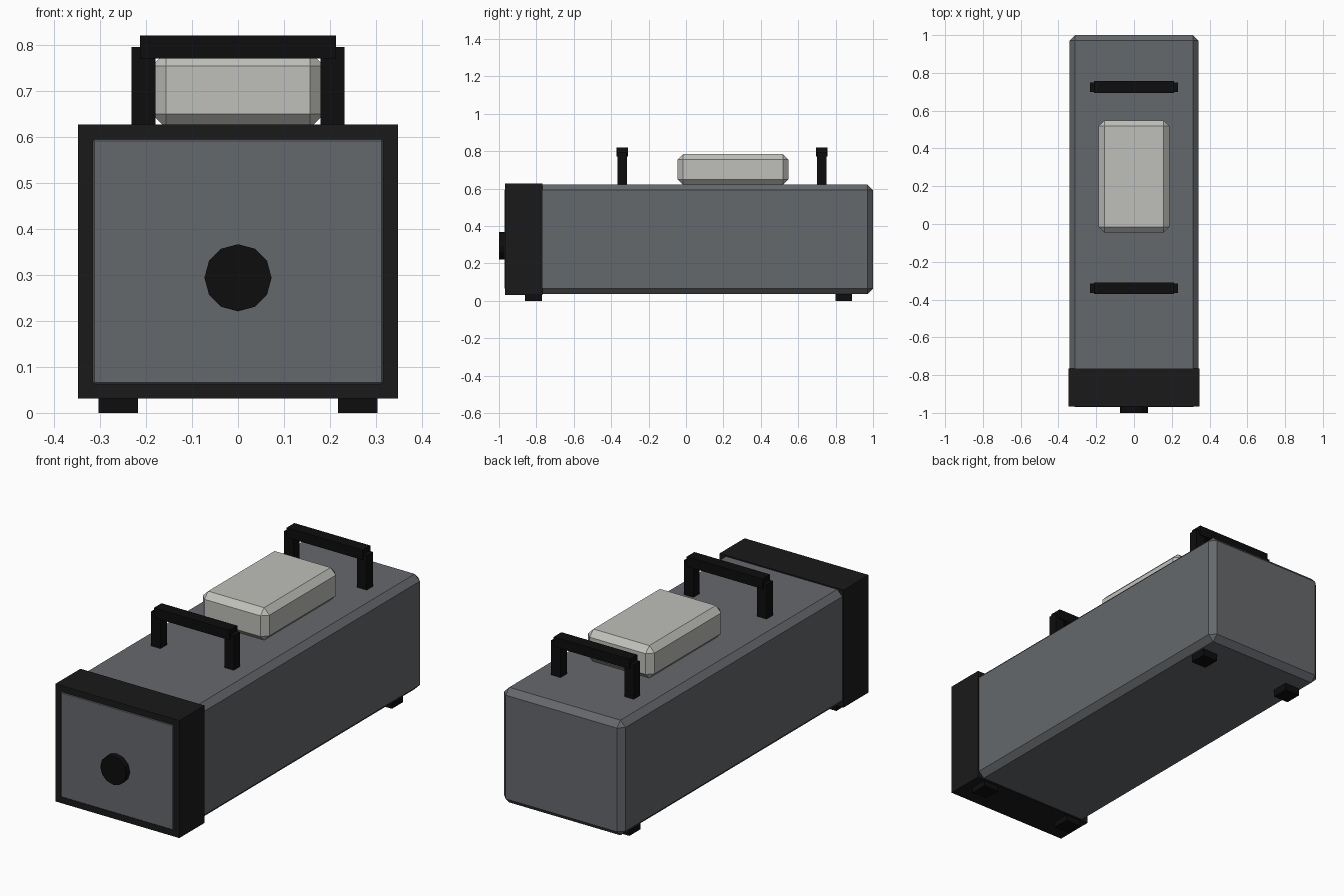
import bpy
import bmesh
from math import pi

if "Cube" in bpy.data.objects:
    bpy.data.objects.remove(bpy.data.objects["Cube"])


def material(name, rgb):
    m = bpy.data.materials.new(name)
    m.diffuse_color = (*rgb, 1)
    m.use_nodes = True
    m.node_tree.nodes["Principled BSDF"].inputs["Base Color"].default_value = m.diffuse_color
    return m


GREY = material("casing grey", (0.13, 0.138, 0.15))
DARK = material("dark trim", (0.010, 0.010, 0.011))
BLACK = material("black fittings", (0.004, 0.004, 0.004))
PALE = material("pale cover", (0.52, 0.53, 0.49))


def box(name, x, y, z, mat, chamfer=0):
    """Box from (min, max) ranges, with optional single-segment chamfer."""
    bm = bmesh.new()
    bmesh.ops.create_cube(bm, size=1)
    for v in bm.verts:
        for i, (lo, hi) in enumerate((x, y, z)):
            v.co[i] = hi if v.co[i] > 0 else lo
    if chamfer:
        bmesh.ops.bevel(bm, geom=bm.edges[:], offset=chamfer, segments=1,
                        affect='EDGES')
    mesh = bpy.data.meshes.new(name)
    bm.to_mesh(mesh)
    bm.free()
    mesh.materials.append(mat)
    obj = bpy.data.objects.new(name, mesh)
    bpy.context.collection.objects.link(obj)
    return obj


# Chamfered casing; its front face sits just proud of the front collar
box("casing", (-0.341, 0.341), (-0.970, 1.0), (0.037, 0.621), GREY, 0.029)
box("front_collar", (-0.348, 0.348), (-0.967, -0.766), (0.031, 0.627), DARK)

# Pale cover block on top
box("top_cover", (-0.187, 0.187), (-0.045, 0.548), (0.620, 0.785), PALE, 0.03)

# Two carrying handles: a pair of posts and a crossbar each
for label, y in (("front", -0.34), ("rear", 0.725)):
    for side, s in (("left", -1), ("right", 1)):
        xs = sorted((s * 0.179, s * 0.232))
        box(f"{label}_handle_{side}_post", xs, (y - 0.025, y + 0.025),
            (0.615, 0.796), BLACK)
    box(f"{label}_handle_bar", (-0.213, 0.213), (y - 0.031, y + 0.031),
        (0.771, 0.821), BLACK)

# Four feet
for label, ys in (("front", (-0.860, -0.771)), ("rear", (0.800, 0.888))):
    for side, s in (("left", -1), ("right", 1)):
        xs = sorted((s * 0.218, s * 0.304))
        box(f"{label}_{side}_foot", xs, ys, (0, 0.045), BLACK)

# Round front knob
bpy.ops.mesh.primitive_cylinder_add(vertices=12, radius=0.073, depth=0.06,
                                    location=(0, -0.97, 0.294),
                                    rotation=(pi / 2, 0, 0))
knob = bpy.context.object
knob.name = "front_knob"
knob.data.materials.append(BLACK)
